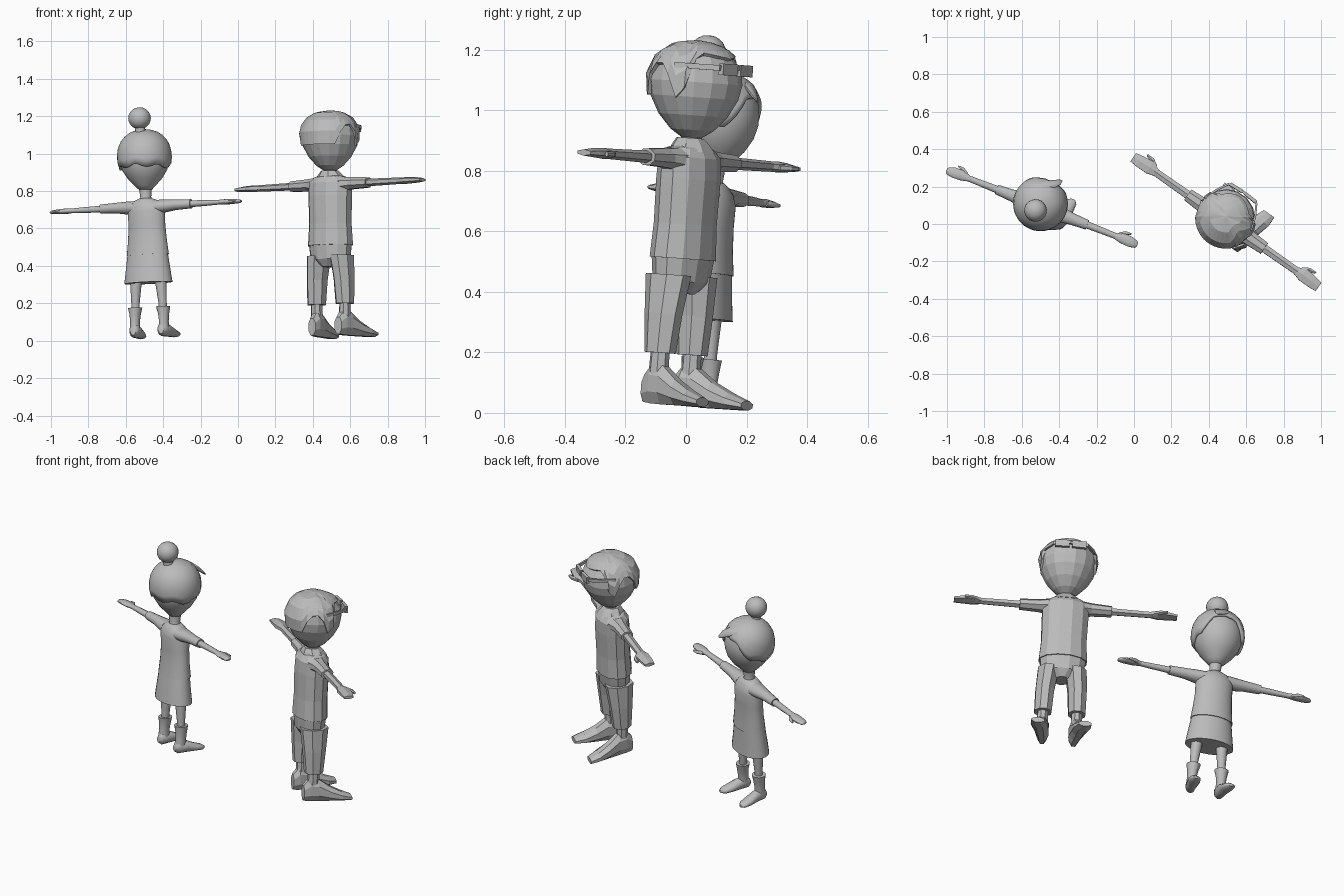
import bpy, bmesh, math
from mathutils import Matrix

grey = bpy.data.materials.new("plain grey")
grey.diffuse_color = (0.5, 0.5, 0.5, 1)


def frame(loc, turn, roll, pitch):
    return (Matrix.Translation(loc) @ Matrix.Rotation(math.radians(-turn), 4, 'Z')
            @ Matrix.Rotation(-roll, 4, 'Y') @ Matrix.Rotation(-pitch, 4, 'X'))


def finish(name, bm, M, smooth):
    bmesh.ops.recalc_face_normals(bm, faces=bm.faces)
    me = bpy.data.meshes.new(name)
    bm.to_mesh(me)
    bm.free()
    me.materials.append(grey)
    ob = bpy.data.objects.new(name, me)
    bpy.context.collection.objects.link(ob)
    ob.matrix_world = M
    if smooth:
        bpy.ops.object.select_all(action='DESELECT')
        ob.select_set(True)
        bpy.context.view_layer.objects.active = ob
        bpy.ops.object.shade_smooth_by_angle(angle=math.radians(50))
    return ob


def loft(name, rings, M, n=8, axis='z', smooth=False, s=1):
    """Skin closed rings (x, y, z, half width, half depth) stacked along an axis."""
    bm = bmesh.new()
    k = 1 / math.cos(math.pi / n)
    loops = []
    for x, y, z, p, q in rings:
        loop = []
        for i in range(n):
            a = 2 * math.pi * (i + 0.5) / n
            u, v = p * k * math.cos(a), q * k * math.sin(a)
            co = {'z': (x + u, y + v, z), 'x': (x, y + u, z + v), 'y': (x + u, y, z + v)}[axis]
            loop.append(bm.verts.new((co[0] * s, co[1], co[2])))
        loops.append(loop)
    for A, B in zip(loops, loops[1:]):
        for i in range(n):
            j = (i + 1) % n
            bm.faces.new((A[i], A[j], B[j], B[i]))
    bm.faces.new(loops[0])
    bm.faces.new(loops[-1])
    return finish(name, bm, M, smooth)


def lerp(table, t):
    for (a, va), (b, vb) in zip(table, table[1:]):
        if t <= b:
            return va + (vb - va) * max(0, (t - a) / (b - a))
    return table[-1][1]


def hair_shell(name, profile, rim, M, n, rows, wave=0, smooth=False):
    """Cap over the head; rim gives the hairline height from back (-90) to front (90)."""
    bm = bmesh.new()
    by_z = [(z, r) for r, z in profile]
    top = by_z[-1][0]
    grid = []
    for i in range(n):
        a = 2 * math.pi * i / n
        low = lerp(rim, math.degrees(math.asin(math.sin(a)))) + wave * math.sin(7 * a)
        col = []
        for j in range(rows):
            z = low + (top - low) * math.sin(j / rows * math.pi / 2)
            r = lerp(by_z, z) + 0.007
            col.append(bm.verts.new((r * math.cos(a), r * math.sin(a), z + 0.008 * j / rows)))
        grid.append(col)
    tip = bm.verts.new((0, 0, top + 0.008))
    for i in range(n):
        A, B = grid[i], grid[(i + 1) % n]
        for j in range(rows - 1):
            bm.faces.new((A[j], B[j], B[j + 1], A[j + 1]))
        bm.faces.new((A[-1], B[-1], tip))
    ob = finish(name, bm, M, smooth)
    mod = ob.modifiers.new("thickness", 'SOLIDIFY')
    mod.thickness, mod.offset = 0.014, 0


def revolve(name, profile, M, n, smooth):
    return loft(name, [(0, 0, z, max(r, 0.004), max(r, 0.004)) for r, z in profile], M, n, 'z', smooth)


# ---------- boy, low-poly ----------
B = frame((0.497, -0.045, 0.025), 35, 0.045, 0.055)
boy_head = [(.03, .885), (.07, .912), (.112, .96), (.143, 1.02), (.153, 1.07),
            (.146, 1.12), (.108, 1.168), (.055, 1.19), (0, 1.195)]
revolve("boy_head", boy_head, B, 16, False)
hair_shell("boy_hair", boy_head,
           [(-90, 1.02), (-43, 1.02), (-29, 1.12), (-5, 1.125), (12, 1.01), (18, 1.01), (36, 1.165), (90, 1.15)],
           B, 32, 4)
loft("boy_neck", [(0, 0, .83, .033, .033), (0, 0, .9, .033, .033)], B)
loft("boy_collar", [(0, .005, .84, .085, .07), (0, 0, .868, .06, .055), (0, -.005, .885, .045, .042)], B)
loft("boy_shirt", [(0, 0, .485, .13, .092), (0, 0, .6, .122, .088), (0, 0, .75, .125, .09),
                   (0, 0, .82, .125, .085), (0, 0, .85, .095, .065), (0, 0, .865, .04, .035)], B, 12)
loft("boy_trouser_seat", [(0, 0, .37, .04, .05), (0, 0, .41, .115, .077), (0, 0, .5, .125, .087)], B, 12)
# glasses: rims, bridge and arms
loft("glasses_bridge", [(-.02, .165, 1.125, .006, .006), (.02, .165, 1.125, .006, .006)], B, 4, 'x')
for s, side in ((1, "right"), (-1, "left")):
    loft("glasses_lens_" + side, [(.008, .165, 1.118, .009, .019), (.085, .16, 1.118, .009, .019)],
         B, 4, 'x', s=s)
    loft("glasses_arm_" + side, [(.088, .16, 1.122, .006, .009), (.125, .095, 1.122, .006, .009),
                                 (.15, .02, 1.122, .006, .009)], B, 4, 'y', s=s)
    loft("boy_leg_" + side, [(.092, 0, .17, .046, .05), (.088, 0, .3, .05, .062),
                             (.075, 0, .43, .056, .076)], B, 8, s=s)
    loft("boy_ankle_" + side, [(.092, 0, .1, .03, .032), (.092, 0, .18, .027, .03)], B, 8, s=s)
    loft("boy_shoe_" + side, [(.085, -.055, .05, .024, .045), (.088, -.02, .068, .034, .067),
                              (.094, .025, .065, .037, .065), (.105, .09, .042, .042, .042),
                              (.117, .155, .026, .046, .026), (.128, .21, .016, .034, .015)],
         B, 8, 'y', s=s)
    loft("boy_sleeve_" + side, [(.08, 0, .81, .06, .04), (.14, 0, .813, .04, .032),
                                (.25, 0, .812, .034, .027)], B, 8, 'x', s=s)
    loft("boy_arm_" + side, [(.23, 0, .812, .022, .018), (.47, 0, .812, .02, .015)], B, 6, 'x', s=s)
    loft("boy_hand_" + side, [(.455, 0, .812, .02, .014), (.5, .003, .812, .036, .016),
                              (.56, 0, .812, .033, .013), (.605, -.003, .81, .027, .009)],
         B, 6, 'x', s=s)
    loft("boy_thumb_" + side, [(.475, .02, .81, .014, .011), (.51, .043, .81, .012, .01),
                               (.55, .05, .81, .006, .007)], B, 6, 'x', s=s)

# ---------- girl, smooth ----------
G = frame((-0.47, 0.04, 0.02), 21.4, 0.055, 0.055)
girl_head = [(.03, .785), (.055, .81), (.092, .85), (.12, .895), (.132, .94), (.133, .975),
             (.126, 1.015), (.108, 1.05), (.08, 1.078), (.045, 1.094), (0, 1.1)]
revolve("girl_head", girl_head, G, 32, True)
hair_shell("girl_hair", girl_head, [(-90, .915), (0, .905), (30, .93), (60, 1.01), (90, 1.04)],
           G, 48, 8, .007, True)
# fringe lock
loft("girl_fringe", [(-.03, .07, 1.08, .03, .012), (.005, .105, 1.063, .042, .016),
                     (.035, .13, 1.045, .032, .014), (.06, .155, 1.02, .008, .006)], G, 12, 'y', True)
# bun and its stalk
loft("girl_bun_stalk", [(0, -.045, 1.07, .036, .036), (0, -.05, 1.1, .026, .026),
                        (0, -.055, 1.13, .028, .028)], G, 16, 'z', True)
loft("girl_bun", [(0, -.055, 1.17 - .058 * math.cos(t * math.pi / 10),
                   .003 + .057 * math.sin(t * math.pi / 10), .003 + .057 * math.sin(t * math.pi / 10))
                  for t in range(11)], G, 20, 'z', True)
loft("girl_neck", [(0, 0, .71, .04, .038), (0, 0, .75, .029, .029), (0, 0, .81, .036, .036)],
     G, 16, 'z', True)
loft("girl_top", [(0, .005, .44, .117, .074), (0, .005, .52, .108, .066), (0, .005, .6, .102, .064),
                  (0, .003, .67, .104, .068), (0, 0, .705, .1, .06), (0, 0, .728, .07, .046),
                  (0, 0, .742, .036, .034)], G, 24, 'z', True)
loft("girl_skirt", [(0, 0, .29, .134, .086), (0, 0, .34, .127, .081), (0, .003, .46, .11, .069)],
     G, 24, 'z', True)
for s, side in ((1, "right"), (-1, "left")):
    loft("girl_leg_" + side, [(.08, 0, .1, .02, .02), (.078, 0, .18, .022, .022),
                              (.07, 0, .32, .033, .033)], G, 16, 'z', True, s)
    loft("girl_boot_shaft_" + side, [(.083, -.005, .03, .028, .032), (.083, -.003, .08, .025, .03),
                                     (.082, 0, .12, .029, .032), (.08, 0, .16, .038, .038)],
         G, 16, 'z', True, s)
    loft("girl_boot_foot_" + side, [(.08, -.042, .03, .014, .018), (.081, -.025, .036, .027, .036),
                                    (.086, .03, .033, .03, .033), (.093, .08, .022, .034, .022),
                                    (.098, .12, .016, .029, .016), (.101, .138, .013, .012, .008)],
         G, 12, 'y', True, s)
    loft("girl_sleeve_" + side, [(.06, 0, .695, .05, .036), (.11, 0, .697, .042, .034),
                                 (.17, 0, .7, .032, .028), (.26, 0, .7, .026, .024)],
         G, 16, 'x', True, s)
    loft("girl_arm_" + side, [(.24, 0, .7, .02, .018), (.36, 0, .7, .017, .015),
                              (.43, 0, .7, .016, .012)], G, 12, 'x', True, s)
    loft("girl_hand_" + side, [(.42, 0, .7, .016, .012), (.46, .002, .7, .028, .014),
                               (.51, 0, .699, .028, .012), (.54, -.002, .698, .02, .009),
                               (.549, -.003, .698, .01, .005)], G, 12, 'x', True, s)
    loft("girl_thumb_" + side, [(.435, .015, .698, .01, .009), (.465, .034, .697, .01, .009),
                                (.498, .041, .696, .004, .005)], G, 10, 'x', True, s)
